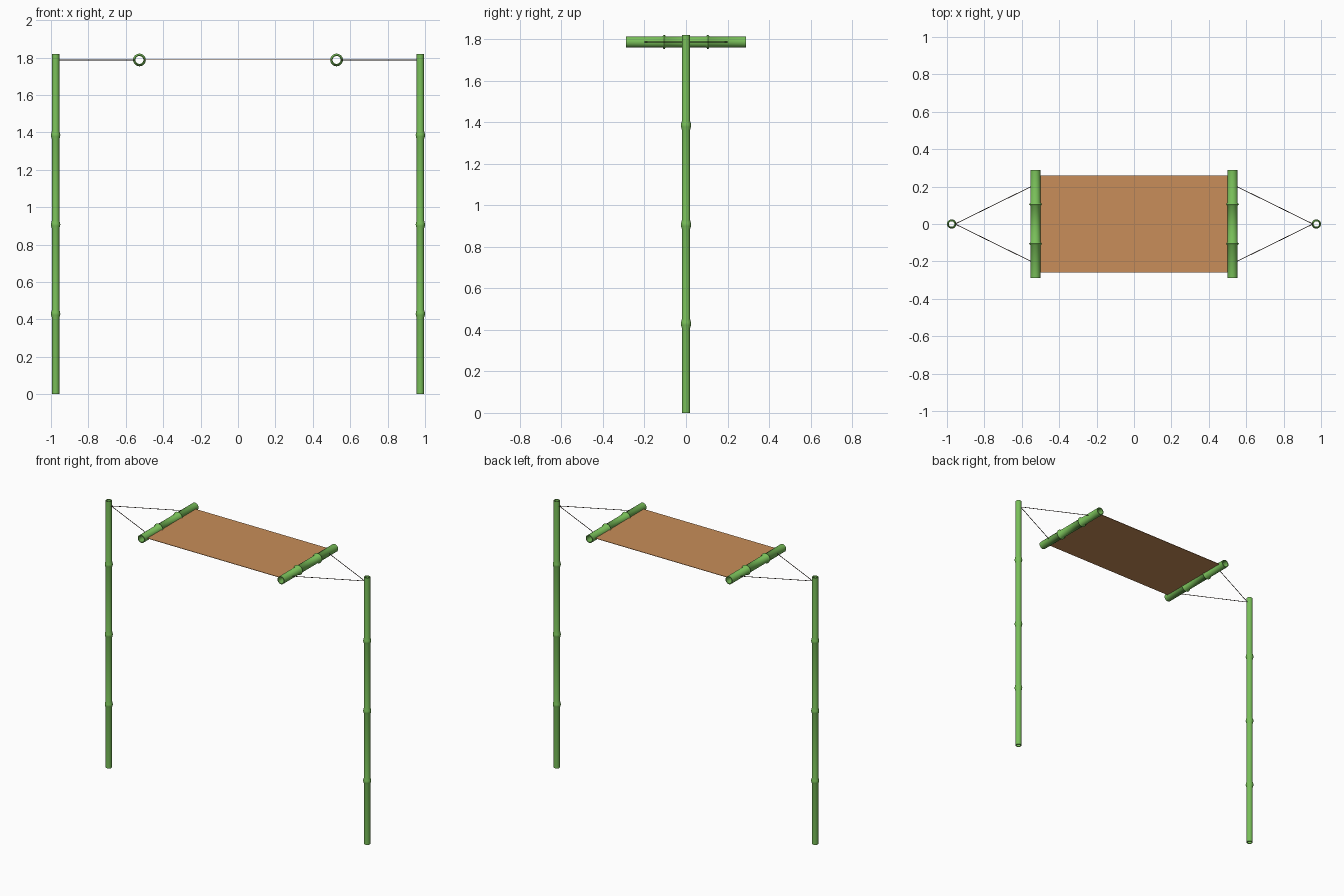
import bpy, bmesh
from math import cos, sin, pi, radians
from mathutils import Vector

if "Cube" in bpy.data.objects:
    bpy.data.objects.remove(bpy.data.objects["Cube"])


def material(name, color):
    m = bpy.data.materials.new(name)
    m.diffuse_color = (*color, 1)
    m.use_nodes = True
    m.node_tree.nodes["Principled BSDF"].inputs["Base Color"].default_value = m.diffuse_color
    return m


GREEN = material("bamboo_green", (0.19, 0.52, 0.10))
TAN = material("cloth_tan", (0.58, 0.27, 0.10))
DARK = material("rope_dark", (0.06, 0.04, 0.03))


def finish(name, bm, mat):
    bmesh.ops.recalc_face_normals(bm, faces=bm.faces)
    mesh = bpy.data.meshes.new(name)
    bm.to_mesh(mesh)
    bm.free()
    mesh.materials.append(mat)
    ob = bpy.data.objects.new(name, mesh)
    bpy.context.collection.objects.link(ob)
    return ob


# Hollow cane along z: outer profile with swollen joints, straight bore inside
def bamboo(name, length, r, bore, joints, peak, half, sides=24):
    profile = [(bore, 0), (r, 0)]
    for z in joints:
        profile += [(r, z - half), (peak * 0.96, z - half * 0.35),
                    (peak, z), (peak * 0.96, z + half * 0.35), (r, z + half)]
    profile += [(r, length), (bore, length)]
    bm = bmesh.new()
    rings = [[bm.verts.new((pr * cos(2 * pi * i / sides), pr * sin(2 * pi * i / sides), z))
              for i in range(sides)] for pr, z in profile]
    for a, b in zip(rings, rings[1:] + rings[:1]):
        for i in range(sides):
            j = (i + 1) % sides
            bm.faces.new((a[i], a[j], b[j], b[i]))
    ob = finish(name, bm, GREEN)
    bpy.ops.object.select_all(action='DESELECT')
    bpy.context.view_layer.objects.active = ob
    ob.select_set(True)
    bpy.ops.object.shade_smooth_by_angle(angle=radians(50))
    return ob


# Thin rope between two points
def rope(name, p, q, r=0.002):
    p, q = Vector(p), Vector(q)
    bm = bmesh.new()
    bmesh.ops.create_cone(bm, cap_ends=True, segments=8, radius1=r, radius2=r,
                          depth=(q - p).length)
    ob = finish(name, bm, DARK)
    ob.location = (p + q) / 2
    ob.rotation_euler = (q - p).to_track_quat('Z', 'Y').to_euler()


Z = 1.787
for side, s in (("left", -1), ("right", 1)):
    # Upright post
    post = bamboo(side + "_post", 1.82, 0.02, 0.0145, (0.43, 0.907, 1.385), 0.025, 0.021)
    post.location.x = s * 0.975
    # Spreader bar holding the cloth
    bar = bamboo(side + "_spreader_bar", 0.58, 0.0265, 0.021, (0.185, 0.395), 0.034, 0.008)
    bar.rotation_euler.x = -pi / 2
    bar.location = (s * 0.527, -0.29, Z)
    # Ropes from post to bar
    for end, t in (("front", -1), ("back", 1)):
        rope(f"{side}_{end}_rope", (s * 0.957, 0, Z), (s * 0.55, t * 0.2, Z))

# Stretched cloth
bm = bmesh.new()
bmesh.ops.create_cube(bm, size=1)
cloth = finish("hammock_cloth", bm, TAN)
cloth.scale = (1.008, 0.52, 0.003)
cloth.location.z = Z
